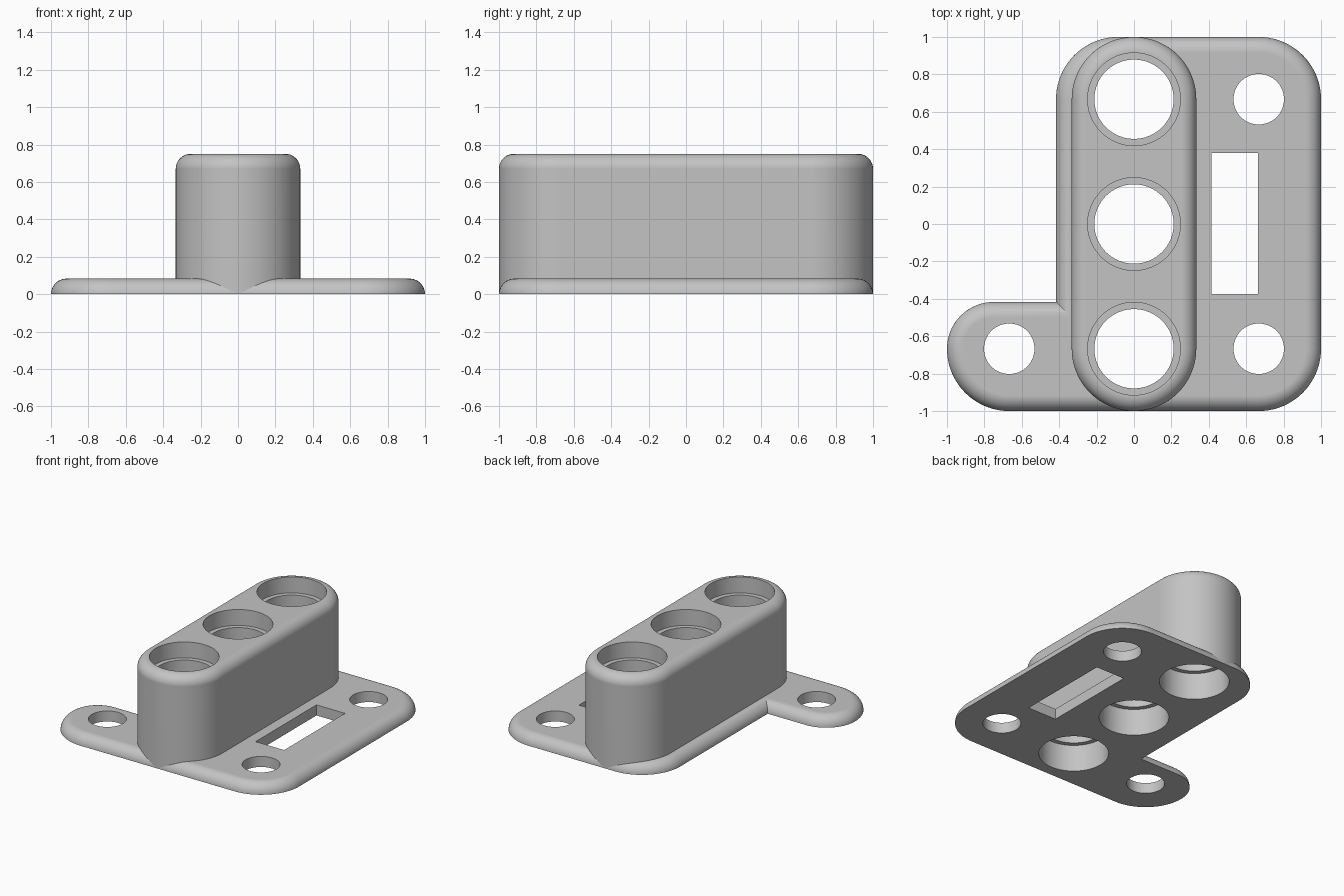
import bpy
import bmesh
from math import sin, cos, radians, pi

if "Cube" in bpy.data.objects:
    bpy.data.objects.remove(bpy.data.objects["Cube"], do_unlink=True)

# One plain grey for the whole part
grey = bpy.data.materials.new("plain grey")
grey.use_nodes = True
grey.diffuse_color = (0.55, 0.55, 0.55, 1)
grey.node_tree.nodes["Principled BSDF"].inputs["Base Color"].default_value = grey.diffuse_color

R = 0.333        # outer corner radius
C = 1 - R        # corner centre
EDGE = 0.417     # step in the plate outline
THICK = 0.083    # plate thickness
HEIGHT = 0.75    # block height
FILLET = 0.08    # block edge rounding
BORE = 0.248
LIP = 0.212


def arc(cx, cy, r, start, sweep, steps):
    """Arc points, without the last one."""
    return [(cx + r * cos(radians(start + sweep * i / steps)),
             cy + r * sin(radians(start + sweep * i / steps))) for i in range(steps)]


def corner(cx, cy, r, start):
    end = radians(start + 90)
    return arc(cx, cy, r, start, 90, 20) + [(cx + r * cos(end), cy + r * sin(end))]


def plate_outline(d):
    """Plate outline moved inward by d."""
    pts = corner(C, -C, R - d, -90) + corner(C, C, R - d, 0)
    pts += corner(-EDGE + R, C, R - d, 90)
    pts.append((-EDGE + d, -EDGE - d))
    pts += corner(-0.75, -C, C - EDGE - d, 90)[:-1]
    return pts + corner(-C, -C, R - d, 180)


def block_outline(d):
    """Capsule outline moved inward by d."""
    r = R - d
    return arc(0, C, r, 0, 180, 48) + [(-r, C)] + arc(0, -C, r, 180, 180, 48) + [(r, -C)]


def loft(name, rings):
    """Closed solid through rings of (points, z)."""
    bm = bmesh.new()
    loops = [[bm.verts.new((x, y, z)) for x, y in pts] for pts, z in rings]
    for low, high in zip(loops, loops[1:]):
        for i in range(len(low)):
            j = (i + 1) % len(low)
            bm.faces.new((low[i], low[j], high[j], high[i]))
    bm.faces.new(loops[0][::-1])
    bm.faces.new(loops[-1])
    bmesh.ops.recalc_face_normals(bm, faces=bm.faces)
    mesh = bpy.data.meshes.new(name)
    bm.to_mesh(mesh)
    bm.free()
    mesh.materials.append(grey)
    obj = bpy.data.objects.new(name, mesh)
    bpy.context.collection.objects.link(obj)
    return obj


def rounded_solid(name, outline, base, top, fillet, steps=10):
    """Upright solid with a rounded top edge."""
    rings = [(outline(0), base)] if top - fillet > base + 0.01 else []
    for i in range(steps + 1):
        t = i / steps * pi / 2
        rings.append((outline(fillet * (1 - cos(t))), top - fillet + fillet * sin(t)))
    return loft(name, rings)


def round_cutter(x, y, steps):
    """Turned cutter from (radius, z) steps."""
    return loft("cutter", [(arc(x, y, r, 0, 360, 64), z) for r, z in steps])


def select(obj):
    bpy.ops.object.select_all(action='DESELECT')
    obj.select_set(True)
    bpy.context.view_layer.objects.active = obj


def cut(obj, cutter):
    cutter.hide_render = True
    mod = obj.modifiers.new("cut", 'BOOLEAN')
    mod.operation = 'DIFFERENCE'
    mod.solver = 'EXACT'
    mod.object = cutter
    select(obj)
    bpy.ops.object.modifier_apply(modifier=mod.name)
    bpy.data.objects.remove(cutter, do_unlink=True)


base_plate = rounded_solid("base_plate", plate_outline, 0, THICK, THICK)
raised_block = rounded_solid("raised_block", block_outline, 0.001, HEIGHT, FILLET)

# Three bores, wider at both ends with an inner lip
bore_steps = [(BORE, -0.1), (BORE, 0.21), (LIP, 0.21),
              (LIP, 0.625), (BORE, 0.625), (BORE, 0.9)]
for y in (-C, 0, C):
    cut(raised_block, round_cutter(0, y, bore_steps))
    cut(base_plate, round_cutter(0, y, [(BORE, -0.1), (BORE, 0.2)]))

# Screw holes in the plate
for x, y in ((C, C), (C, -C), (-C, -C)):
    cut(base_plate, round_cutter(x, y, [(0.135, -0.1), (0.135, 0.2)]))

# Rectangular slot in the plate
slot = [(0.415, -0.375), (0.663, -0.375), (0.663, 0.38), (0.415, 0.38)]
cut(base_plate, loft("cutter", [(slot, -0.1), (slot, 0.2)]))

# Smooth rounded edges, flat caps
for obj in (base_plate, raised_block):
    select(obj)
    bpy.ops.object.shade_smooth_by_angle(angle=radians(30))
    normals = obj.modifiers.new("flat caps", 'WEIGHTED_NORMAL')
    normals.keep_sharp = True
